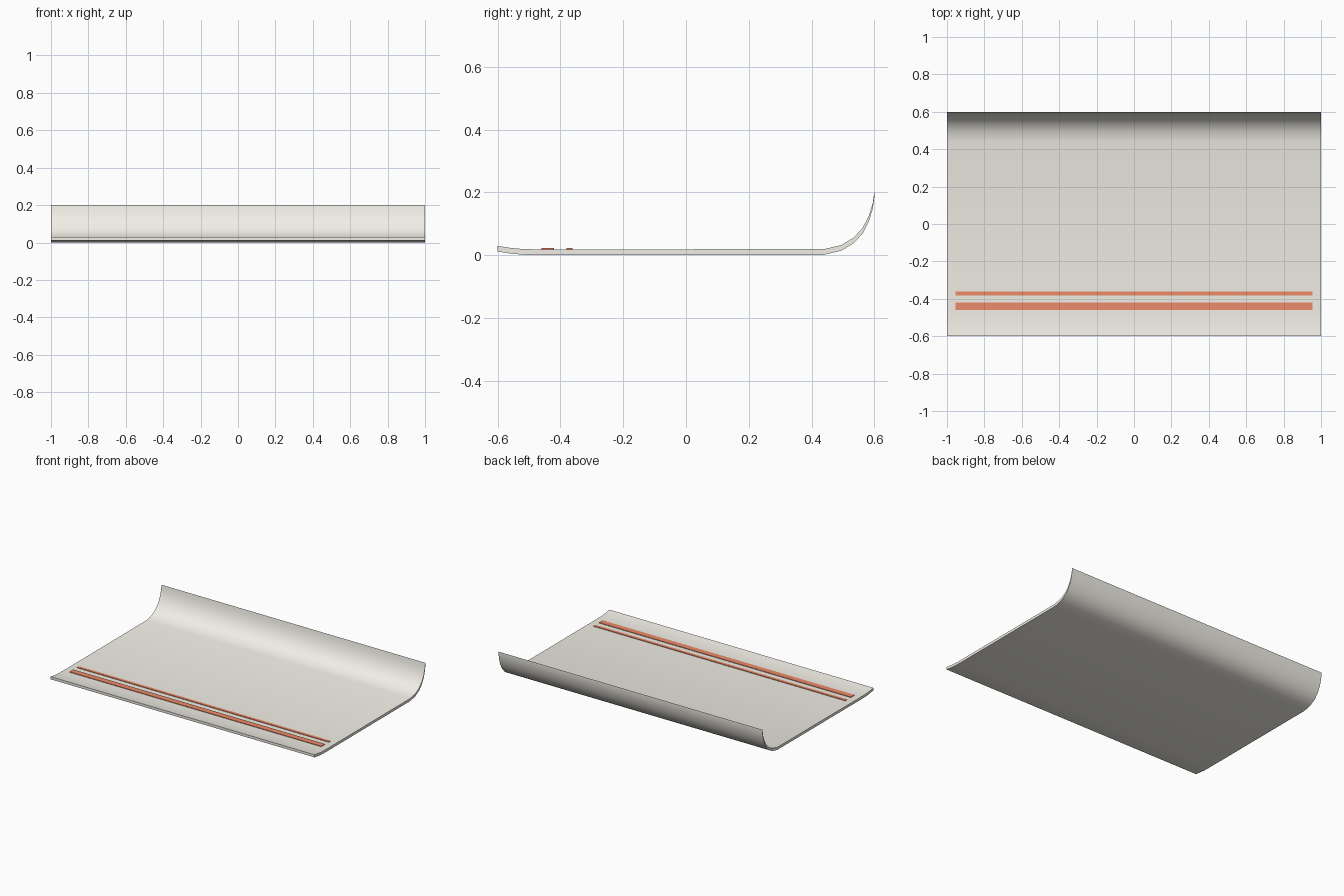
import bpy, bmesh

if "Cube" in bpy.data.objects:
    bpy.data.objects.remove(bpy.data.objects["Cube"])

T = 0.018  # vertical thickness of the sheet


def material(name, rgb):
    m = bpy.data.materials.new(name)
    m.diffuse_color = (*rgb, 1)
    m.use_nodes = True
    m.node_tree.nodes["Principled BSDF"].inputs["Base Color"].default_value = m.diffuse_color
    return m


def sweep_x(name, outline, half_len, mat):
    """Closed y-z outline extruded along x."""
    bm = bmesh.new()
    face = bm.faces.new([bm.verts.new((-half_len, y, z)) for y, z in outline])
    ext = bmesh.ops.extrude_face_region(bm, geom=[face])
    verts = [v for v in ext["geom"] if isinstance(v, bmesh.types.BMVert)]
    bmesh.ops.translate(bm, verts=verts, vec=(2 * half_len, 0, 0))
    bmesh.ops.recalc_face_normals(bm, faces=bm.faces)
    me = bpy.data.meshes.new(name)
    bm.to_mesh(me)
    bm.free()
    ob = bpy.data.objects.new(name, me)
    bpy.context.collection.objects.link(ob)
    me.materials.append(mat)
    bpy.ops.object.select_all(action='DESELECT')
    ob.select_set(True)
    bpy.context.view_layer.objects.active = ob
    bpy.ops.object.shade_smooth_by_angle(angle=0.6)
    return ob


cream = material("cream", (0.88, 0.86, 0.79))
red = material("red", (0.85, 0.26, 0.14))

# Sheet: slightly lifted front lip, flat bed, back edge curling upright
lower = [(-0.6, 0.011), (-0.56, 0.005), (-0.52, 0.001), (-0.46, 0), (0.44, 0.001),
         (0.495, 0.014), (0.535, 0.038), (0.563, 0.069), (0.583, 0.108),
         (0.595, 0.147), (0.6, 0.182)]
upper = [(y, z + T) for y, z in reversed(lower)]
sweep_x("curled_sheet", lower + upper, 1.0, cream)

# Two raised stripes along the front
for name, y, w in (("wide_stripe", -0.441, 0.04), ("narrow_stripe", -0.371, 0.02)):
    a, b = y - w / 2, y + w / 2
    sweep_x(name, [(a, T - 0.004), (b, T - 0.004), (b, T + 0.004), (a, T + 0.004)], 0.954, red)
